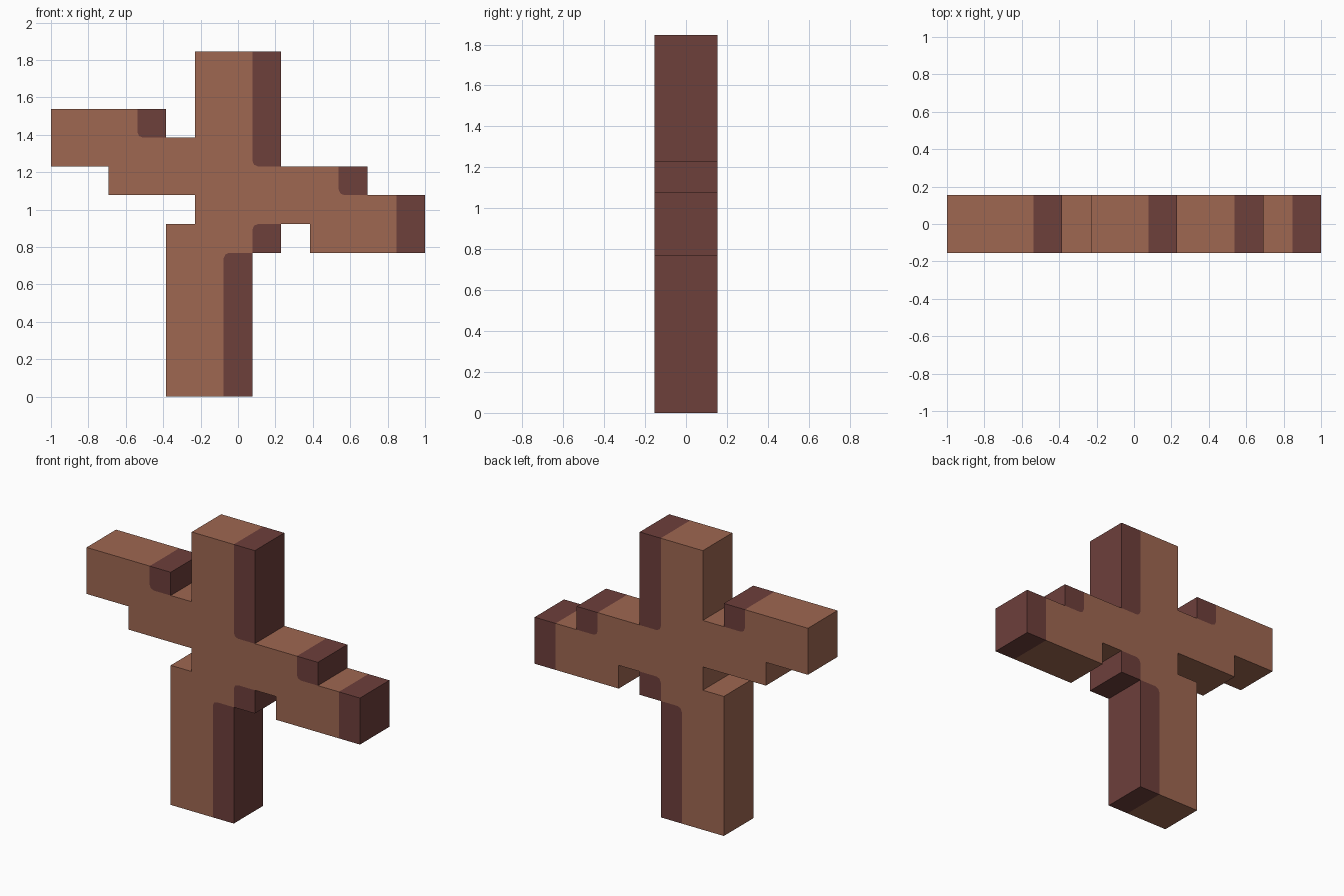
import bpy
import bmesh
from mathutils import Vector

cube = bpy.data.objects.get("Cube")
if cube:
    bpy.data.objects.remove(cube, do_unlink=True)

U = 2 / 13          # one block unit
ROUND = 0.2         # corner radius of the bark patches, in units


def material(name, rgb):
    mat = bpy.data.materials.new(name)
    mat.use_nodes = True
    mat.diffuse_color = (*rgb, 1)
    mat.node_tree.nodes["Principled BSDF"].inputs["Base Color"].default_value = (*rgb, 1)
    return mat


def outline(points, rounded):
    """Turn grid corners into positions, softening the rounded ones."""
    out = []
    for i, p in enumerate(points):
        c = Vector(p)
        if p not in rounded:
            out.append(c)
            continue
        a = c + (Vector(points[i - 1]) - c).normalized() * ROUND
        b = c + (Vector(points[(i + 1) % len(points)]) - c).normalized() * ROUND
        middle = a + b - c
        out += [a, middle + (c - middle).normalized() * ROUND, b]
    return [Vector(((p.x - 6.5) * U, 0, p.y * U)) for p in out]


# Light wood: the whole silhouette without the bark patches
wood = [(4, 0), (6, 0), (6, 5), (7, 5), (7, 6), (8, 6), (9, 6), (9, 5),
        (12, 5), (12, 7), (11, 7), (10, 7), (10, 8), (8, 8), (7, 8), (7, 12),
        (5, 12), (5, 9), (4, 9), (3, 9), (3, 10), (0, 10), (0, 8), (2, 8),
        (2, 7), (5, 7), (5, 6), (4, 6)]

# Dark bark patches along each +x edge: left, bottom, right, top
patches = [(6, 0, 7, 5), (7, 5, 8, 6), (12, 5, 13, 7),
           (10, 7, 11, 8), (7, 8, 8, 12), (3, 9, 4, 10)]
soft = {(6, 5), (7, 6), (10, 7), (7, 8), (3, 9)}

bm = bmesh.new()


def add_region(points, index):
    verts = [bm.verts.new(p) for p in outline(points, soft)]
    bm.faces.new(verts).material_index = index


add_region(wood, 0)
for l, b, r, t in patches:
    add_region([(l, b), (r, b), (r, t), (l, t)], 1)
bmesh.ops.remove_doubles(bm, verts=bm.verts, dist=0.001)

# Thicken the flat sheet; side walls take the colour of their region
mesh = bpy.data.meshes.new("branch_block")
bm.to_mesh(mesh)
bm.free()
mesh.materials.append(material("light wood", (0.345, 0.136, 0.083)))
mesh.materials.append(material("dark bark", (0.155, 0.050, 0.044)))
branch = bpy.data.objects.new("branch_block", mesh)
bpy.context.collection.objects.link(branch)
solid = branch.modifiers.new("thickness", 'SOLIDIFY')
solid.thickness = 2 * U
solid.offset = 0
